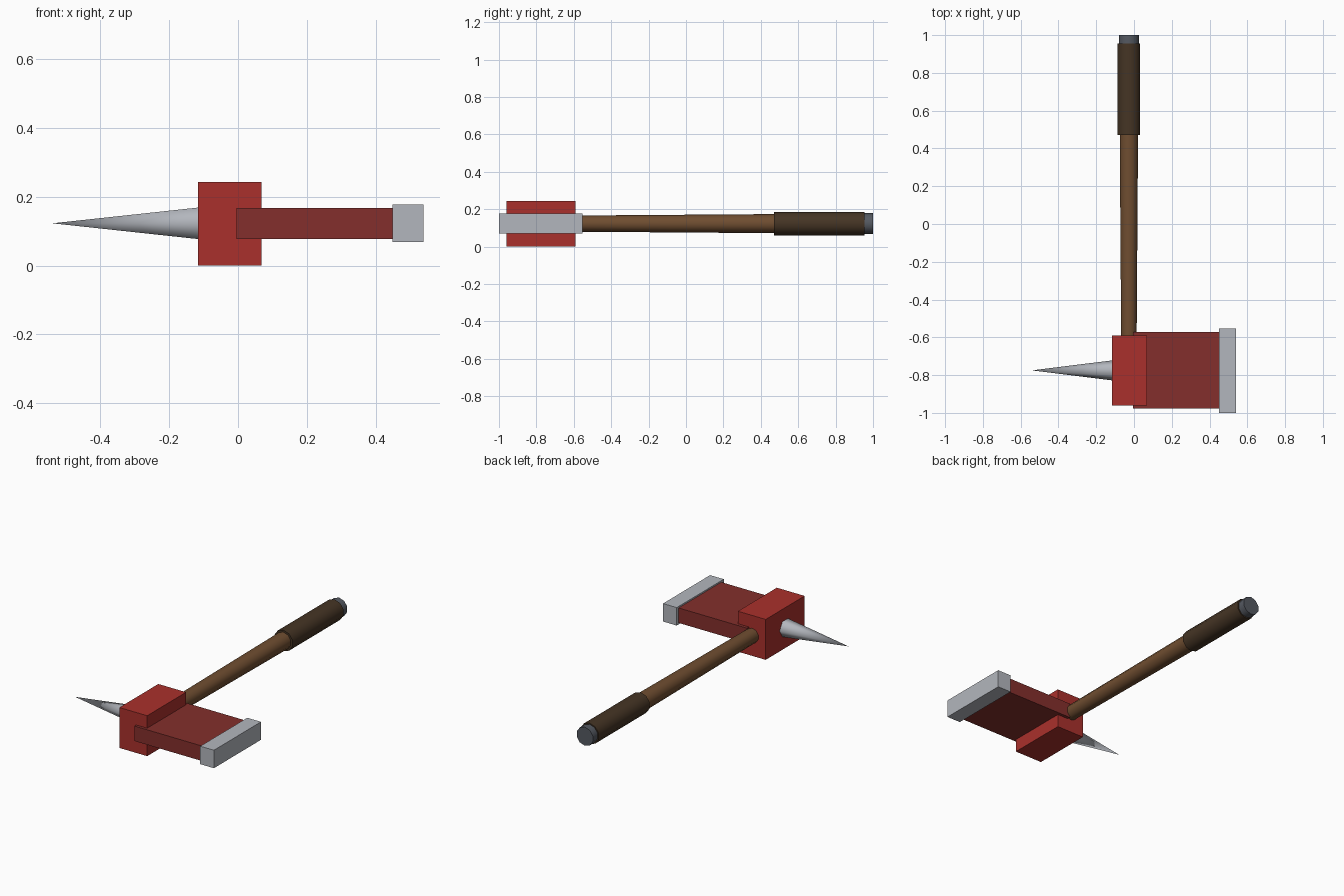
import bpy, bmesh, math
from mathutils import Vector

if "Cube" in bpy.data.objects:
    bpy.data.objects.remove(bpy.data.objects["Cube"])


def material(name, color):
    m = bpy.data.materials.new(name)
    m.diffuse_color = (*color, 1)
    m.use_nodes = True
    m.node_tree.nodes["Principled BSDF"].inputs["Base Color"].default_value = m.diffuse_color
    return m


def finish(name, bm, mat=None, smooth=False):
    bmesh.ops.recalc_face_normals(bm, faces=bm.faces)
    me = bpy.data.meshes.new(name)
    bm.to_mesh(me)
    bm.free()
    ob = bpy.data.objects.new(name, me)
    bpy.context.collection.objects.link(ob)
    if mat:
        me.materials.append(mat)
    if smooth:
        bpy.ops.object.select_all(action='DESELECT')
        ob.select_set(True)
        bpy.context.view_layer.objects.active = ob
        bpy.ops.object.shade_smooth_by_angle(angle=math.radians(70))
    return ob


def box(name, lo, hi, mat=None):
    lo, hi = Vector(lo), Vector(hi)
    bm = bmesh.new()
    bmesh.ops.create_cube(bm, size=1)
    bmesh.ops.scale(bm, vec=hi - lo, verts=bm.verts)
    bmesh.ops.translate(bm, vec=(lo + hi) / 2, verts=bm.verts)
    return finish(name, bm, mat)


def rod(name, start, end, r0, r1, sides, first, mat=None):
    """Tapered prism; `first` points at the first corner. r1 = 0 makes a point."""
    start, end, first = Vector(start), Vector(end), Vector(first)
    side = (end - start).normalized().cross(first)
    bm = bmesh.new()

    def ring(c, r):
        angles = [2 * math.pi * i / sides for i in range(sides)]
        return [bm.verts.new(c + r * (first * math.cos(a) + side * math.sin(a))) for a in angles]

    a = ring(start, r0)
    bm.faces.new(a)
    if r1 > 0:
        b = ring(end, r1)
        bm.faces.new(b)
    else:
        tip = bm.verts.new(end)
    for i in range(sides):
        j = (i + 1) % sides
        bm.faces.new((a[i], a[j], b[j], b[i]) if r1 > 0 else (a[i], a[j], tip))
    return finish(name, bm, mat, smooth=True)


red = material("red_paint", (0.40, 0.03, 0.025))
dark_red = material("dark_red_paint", (0.23, 0.028, 0.025))
wood = material("wood", (0.16, 0.075, 0.03))
leather = material("leather", (0.06, 0.035, 0.018))
iron = material("dark_iron", (0.09, 0.10, 0.12))
steel = material("steel", (0.45, 0.47, 0.51))

# Head: central block, flat striking arm, steel face and rear spike
box("head_block", (-0.117, -0.96, 0.0), (0.068, -0.59, 0.243), red)
box("head_arm", (-0.005, -0.977, 0.078), (0.45, -0.571, 0.168), dark_red)
box("striking_face", (0.449, -1.0, 0.069), (0.54, -0.553, 0.177), steel)
rod("rear_spike", (-0.115, -0.775, 0.123), (-0.54, -0.775, 0.123),
    0.053, 0, 6, (0, 1, 0), steel)

# Shaft, grip and pommel share one axis
X, Z, UP = -0.027, 0.123, (0, 0, 1)
rod("shaft", (X, -0.62, Z), (X, 0.48, Z), 0.043, 0.051, 10, UP, wood)
rod("grip", (X, 0.47, Z), (X, 0.955, Z), 0.063, 0.063, 10, UP, leather)
rod("pommel", (X, 0.95, Z), (X, 1.0, Z), 0.056, 0.056, 10, UP, iron)
